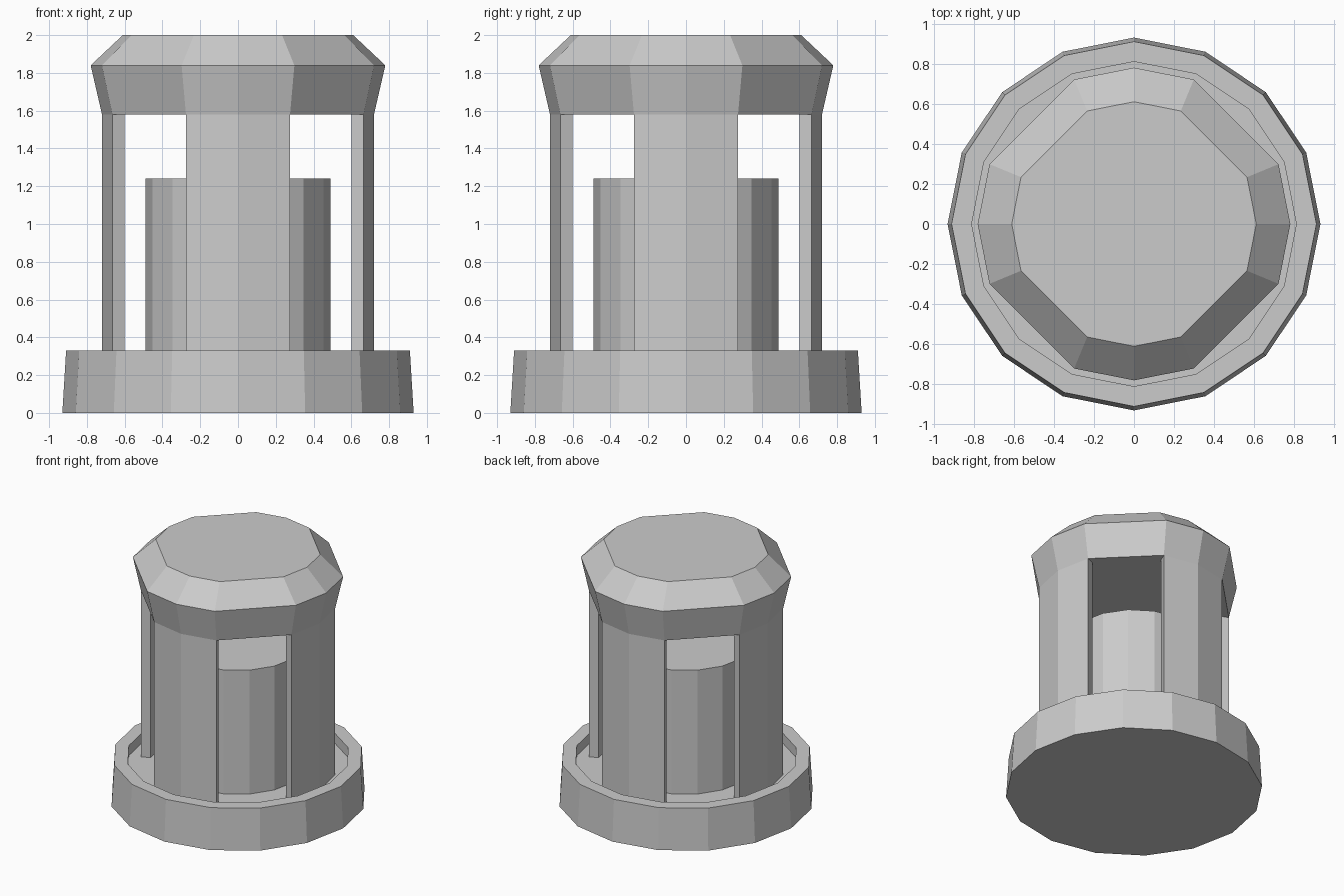
import bpy
import bmesh
from math import cos, sin, pi

cube = bpy.data.objects.get("Cube")
if cube:
    bpy.data.objects.remove(cube, do_unlink=True)

grey = bpy.data.materials.new("plain_grey")
grey.use_nodes = True
colour = (0.6, 0.6, 0.6, 1)
grey.diffuse_color = colour
grey.node_tree.nodes["Principled BSDF"].inputs["Base Color"].default_value = colour

STEP = pi / 8  # every part follows a sixteen-sided ring
FLOOR, RIM, EAVES = 0.25, 0.33, 1.58


def point(radius, step, z):
    return (radius * cos(step * STEP), radius * sin(step * STEP), z)


def finish(name, bm):
    bmesh.ops.recalc_face_normals(bm, faces=bm.faces)
    mesh = bpy.data.meshes.new(name)
    bm.to_mesh(mesh)
    bm.free()
    mesh.materials.append(grey)
    obj = bpy.data.objects.new(name, mesh)
    bpy.context.collection.objects.link(obj)
    return obj


def lathe(name, profile, steps=range(16)):
    """Join rings of (radius, z) and close both ends."""
    bm = bmesh.new()
    rings = [[bm.verts.new(point(r, s, z)) for s in steps] for r, z in profile]
    count = len(rings[0])
    for low, high in zip(rings, rings[1:]):
        for i in range(count):
            j = (i + 1) % count
            bm.faces.new((low[i], low[j], high[j], high[i]))
    bm.faces.new(rings[0])
    bm.faces.new(rings[-1])
    return finish(name, bm)


def pillar(name, middle):
    """Curved wall segment, two facets wide."""
    bm = bmesh.new()
    arc = [(0.72, -1), (0.72, 0), (0.72, 1), (0.65, 1), (0.65, 0), (0.65, -1)]
    foot = [bm.verts.new(point(r, middle + s, FLOOR)) for r, s in arc]
    head = [bm.verts.new(point(r, middle + s, EAVES)) for r, s in arc]
    for i in range(6):
        j = (i + 1) % 6
        bm.faces.new((foot[i], foot[j], head[j], head[i]))
    for ring in (foot, head):
        bm.faces.new(ring[0:2] + ring[4:6])
        bm.faces.new(ring[1:5])
    return finish(name, bm)


# Dished base and the inner drum standing in it
lathe("base", [(0.93, 0), (0.91, RIM), (0.81, RIM), (0.81, FLOOR)])
lathe("inner_drum", [(0.49, FLOOR), (0.49, 1.24)])

# Four wall pillars with open windows on the diagonals
for side, middle in (("left", 0), ("back", 4), ("right", 8), ("front", 12)):
    pillar(side + "_pillar", middle)

# Cap, cut straight across the diagonals
lathe("cap", [(0.72, EAVES), (0.78, 1.84), (0.61, 2)],
      [s for s in range(16) if s % 4 != 2])
